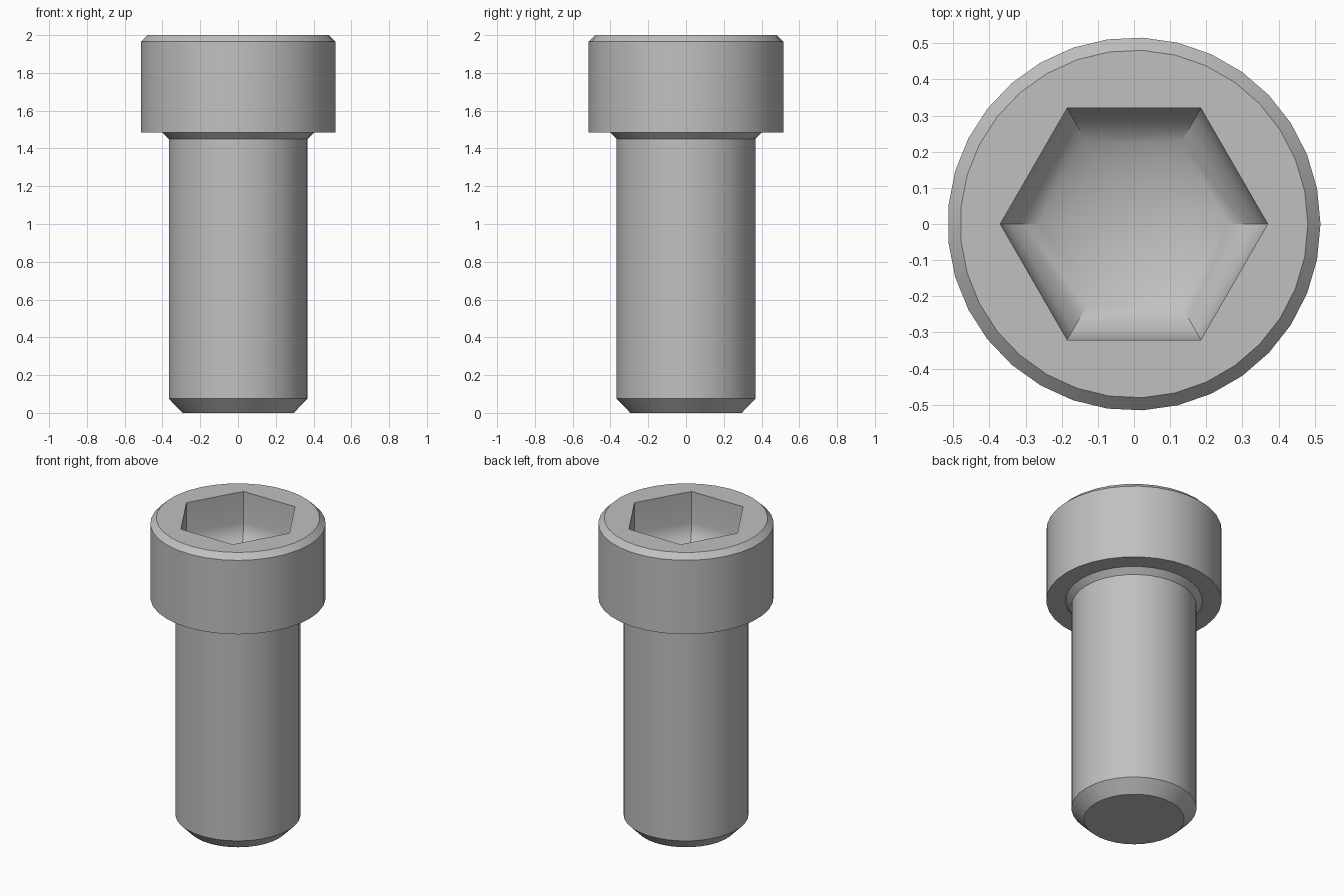
import bpy
import bmesh
from math import cos, sin, pi, radians

cube = bpy.data.objects.get("Cube")
if cube:
    bpy.data.objects.remove(cube, do_unlink=True)

SIDES = 33
HEX_RADIUS = 0.37
WALL_BOTTOM = 1.8
BOWL_DEPTH = 0.19
BOWL_STEPS = 8

steel = bpy.data.materials.new("grey steel")
steel.use_nodes = True
colour = (0.53, 0.53, 0.53, 1)
steel.diffuse_color = colour
steel.node_tree.nodes["Principled BSDF"].inputs["Base Color"].default_value = colour

bm = bmesh.new()


def ring(radius, z, count):
    return [bm.verts.new((radius * cos(2 * pi * i / count),
                          radius * sin(2 * pi * i / count), z))
            for i in range(count)]


def skin(rings):
    """Join successive rings of equal count with quads."""
    for a, b in zip(rings, rings[1:]):
        n = len(a)
        for i in range(n):
            j = (i + 1) % n
            bm.faces.new((a[i], a[j], b[j], b[i]))


def loop_edges(verts):
    return [bm.edges.get((verts[i - 1], verts[i])) for i in range(len(verts))]


# Outer body: tip chamfer, shank, neck flare, head and top chamfer
profile = [(0.295, 0), (0.368, 0.075), (0.368, 1.45), (0.403, 1.485),
           (0.516, 1.485), (0.516, 1.965), (0.481, 2)]
body = [ring(r, z, SIDES) for r, z in profile]
skin(body)
bm.faces.new(body[0])

# Hexagonal socket: straight walls running into a rounded hexagonal bowl
socket = [ring(HEX_RADIUS, 2, 6)]
for k in range(BOWL_STEPS):
    t = k / BOWL_STEPS * pi / 2
    socket.append(ring(HEX_RADIUS * cos(t), WALL_BOTTOM - BOWL_DEPTH * sin(t), 6))
skin(socket)
centre = bm.verts.new((0, 0, WALL_BOTTOM - BOWL_DEPTH))
last = socket[-1]
for i in range(6):
    bm.faces.new((last[i - 1], last[i], centre))

# Flat top face between the chamfer and the socket
bmesh.ops.triangle_fill(bm, use_beauty=True,
                        edges=loop_edges(body[-1]) + loop_edges(socket[0]))
bmesh.ops.recalc_face_normals(bm, faces=bm.faces[:])

mesh = bpy.data.meshes.new("socket_head_screw")
bm.to_mesh(mesh)
bm.free()
mesh.materials.append(steel)
screw = bpy.data.objects.new("socket_head_screw", mesh)
bpy.context.collection.objects.link(screw)

# Smooth round sides, keep the chamfer and socket edges crisp
bpy.ops.object.select_all(action="DESELECT")
screw.select_set(True)
bpy.context.view_layer.objects.active = screw
bpy.ops.object.shade_smooth_by_angle(angle=radians(30))
